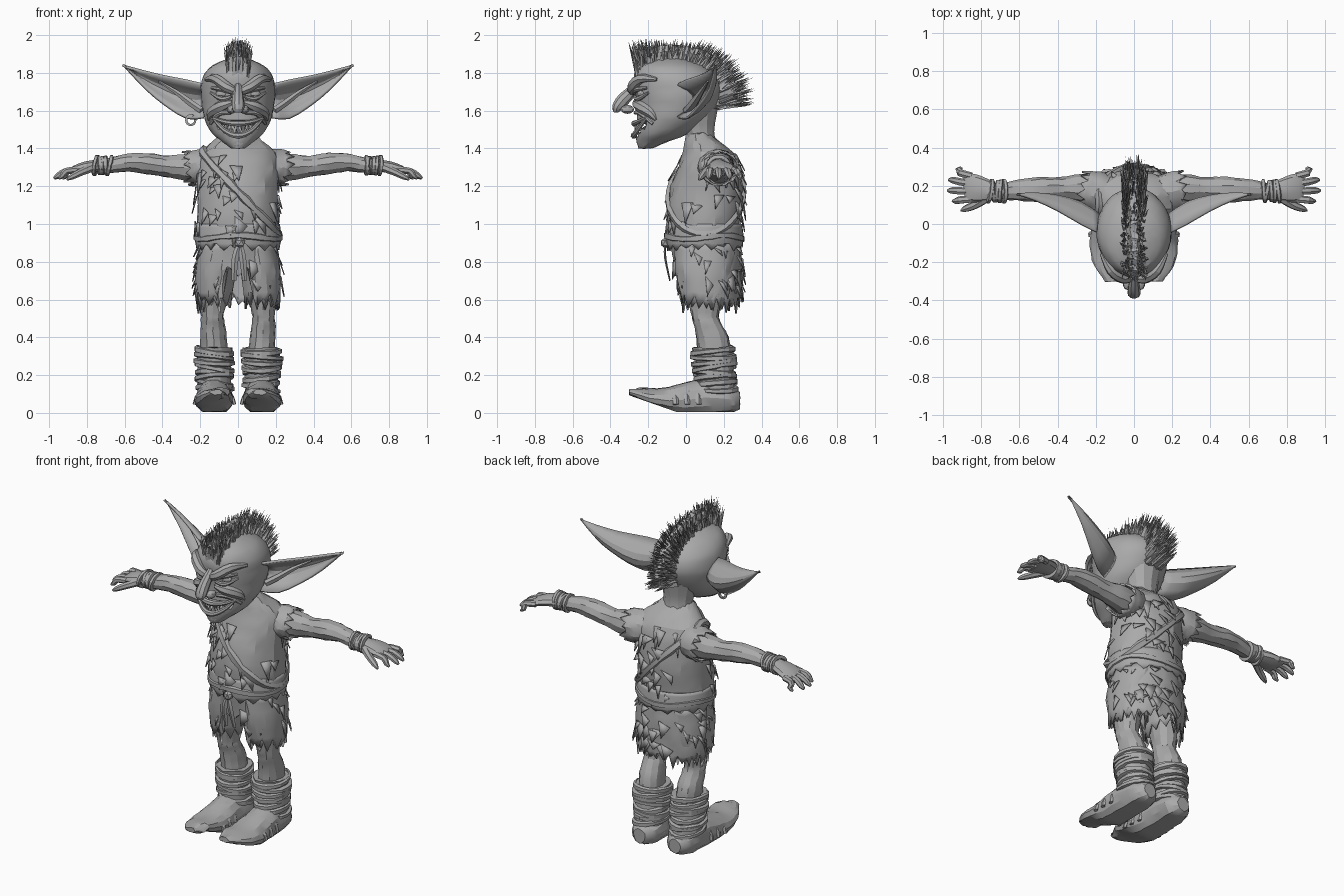
import bpy, bmesh, math, random
from mathutils import Vector, Matrix

random.seed(7)
rnd = random.uniform
if "Cube" in bpy.data.objects:
    bpy.data.objects.remove(bpy.data.objects["Cube"])

grey = bpy.data.materials.new("plain_grey")
grey.use_nodes = True
grey.diffuse_color = (0.4, 0.4, 0.4, 1)
grey.node_tree.nodes["Principled BSDF"].inputs["Base Color"].default_value = grey.diffuse_color
made = []


def finish(name, bm, thick=0):
    bmesh.ops.recalc_face_normals(bm, faces=bm.faces)
    mesh = bpy.data.meshes.new(name)
    bm.to_mesh(mesh)
    bm.free()
    mesh.materials.append(grey)
    ob = bpy.data.objects.new(name, mesh)
    bpy.context.collection.objects.link(ob)
    if thick:
        ob.modifiers.new("thickness", "SOLIDIFY").thickness = thick
    made.append(ob)
    return ob


def refine(secs, n):
    """Catmull-Rom subdivision of a list of (x, y, z, radius_a, radius_b)."""
    out = []
    for i in range(len(secs) - 1):
        p0, p1, p2, p3 = (secs[max(0, min(len(secs) - 1, i + k))] for k in (-1, 0, 1, 2))
        for j in range(n):
            t = j / n
            out.append([b + t / 2 * (c - a + t * (2*a - 5*b + 4*c - d + t * (3*b - a - 3*c + d)))
                        for a, b, c, d in zip(p0, p1, p2, p3)])
    return out + [list(secs[-1])]


def skin(bm, rings, closed=True, cap=True):
    n = len(rings[0])
    for r, q in zip(rings, rings[1:]):
        for k in range(n if closed else n - 1):
            m = (k + 1) % n
            bm.faces.new((r[k], r[m], q[m], q[k]))
    if cap:
        bm.faces.new(rings[0])
        bm.faces.new(rings[-1])


def tube(name, secs, segs=10, ref=(1, 0, 0), axis=None, sub=3, jit=0, rag=0, fn=None):
    """Loft elliptical sections; rag leaves the end open and tattered."""
    secs = refine(secs, sub)
    pts = [Vector(s[:3]) for s in secs]
    bm, rings = bmesh.new(), []
    for i, s in enumerate(secs):
        t = Vector(axis) if axis else pts[min(i + 1, len(pts) - 1)] - pts[max(i - 1, 0)]
        t.normalize()
        u = Vector(ref)
        u = (u - t * u.dot(t)).normalized()
        v, ring = t.cross(u), []
        for k in range(segs):
            a = math.tau * k / segs
            p = pts[i] + u * s[3] * math.cos(a) + v * s[4] * math.sin(a)
            p += Vector((rnd(-jit, jit), rnd(-jit, jit), rnd(-jit, jit)))
            if rag and i == len(secs) - 1:
                p += t * (rnd(0.2, 1) if k % 2 else rnd(-1, 0)) * rag
            ring.append(bm.verts.new(fn(p) if fn else p))
        rings.append(ring)
    skin(bm, rings, cap=not rag)
    return finish(name, bm, 0.01 if rag else 0)


def band(name, pts, up, thick, half):
    """Closed strip around a loop of points."""
    bm, rings, up = bmesh.new(), [], Vector(up).normalized()
    mid = sum(pts, Vector()) / len(pts)
    for p in pts:
        out = p - mid
        out = (out - up * out.dot(up)).normalized()
        h = half * rnd(0.8, 1.2)
        rings.append([bm.verts.new(p + out * o * thick + up * h * w)
                      for o, w in ((-0.5, -1), (1, -0.6), (1, 0.6), (-0.5, 1))])
    skin(bm, rings + rings[:1], cap=False)
    finish(name, bm)


def spikes(name, items):
    """Many thin pyramids, each given as root, tip and radius."""
    bm = bmesh.new()
    for root, tip, r in items:
        root, tip = Vector(root), Vector(tip)
        q = (tip - root).to_track_quat("Z", "Y")
        turn = rnd(0, 2)
        base = [bm.verts.new(root + q @ Vector((r * math.cos(turn + a), r * math.sin(turn + a), 0)))
                for a in (0, 2.1, 4.2)]
        top = bm.verts.new(tip)
        for k in range(3):
            bm.faces.new((base[k], base[(k + 1) % 3], top))
    finish(name, bm)


def blob(name, loc, size, detail=2):
    bm = bmesh.new()
    bmesh.ops.create_icosphere(bm, subdivisions=detail, radius=1,
                               matrix=Matrix.LocRotScale(Vector(loc), None, Vector(size)))
    finish(name, bm)


def flip(secs, s):
    return [(s * q[0], *q[1:]) for q in secs]


def sample(secs, z):
    for a, b in zip(secs, secs[1:]):
        if z <= b[2]:
            break
    t = max(0, min(1, (z - a[2]) / (b[2] - a[2])))
    return [m + (n - m) * t for m, n in zip(a, b)]


def around(secs, ang, z, off=0):
    x, y, _, a, b = sample(secs, z)
    return Vector((x + (a + off) * math.cos(ang), y + (b + off) * math.sin(ang), z))


angles = [math.tau * k / 32 for k in range(32)]
UP = (0, 0, 1)

# Tunic, belt, shoulder strap
torso = [(0, .1, .88, .2, .18), (0, .095, 1.0, .222, .195), (0, .1, 1.1, .215, .198), (0, .11, 1.2, .212, .19),
         (0, .12, 1.3, .215, .165), (0, .12, 1.38, .2, .135), (0, .085, 1.44, .13, .09), (0, .07, 1.48, .09, .06)]
tube("tunic", torso, 22, axis=UP, sub=2, jit=0.006)
tube("tunic_hem", [(0, .1, 1.0, .222, .197), (0, .1, .93, .23, .205), (0, .1, .885, .222, .2)], 36, axis=(0, 0, -1), rag=0.03)
band("belt", [around(torso, a, .93 + .01 * math.sin(3 * a), .012) for a in angles], UP, 0.015, 0.02)
band("shoulder_strap", [around(torso, a, 1.17 - .23 * math.cos(a), .006) for a in angles], (.75, 0, .65), 0.014, 0.022)
blob("belt_knot", (.01, -.11, .9), (.03, .025, .03), 1)
for x in (-.015, .025):
    tube("belt_tail", [(.01, -.11, .9, .012, .006), (x, -.11, .82, .018, .006), (x * 1.4, -.085, .7, .012, .004)], 4)

# Ragged skirt with a front opening
skirt = [(0, .1, .92, .2, .185), (0, .115, .8, .215, .18), (0, .12, .68, .225, .172), (0, .125, .585, .218, .162)]
skirt_up = skirt[::-1]


def front_gap(p):
    if p.y < 0.03 and abs(p.x) < 0.06:
        p.z = max(p.z, 0.72 + abs(p.x))
    return p


tube("skirt", skirt, 52, axis=(0, 0, -1), jit=0.004, rag=0.06, fn=front_gap)

# Torn scraps over the cloth
bm = bmesh.new()
for secs, low, high, count in ((torso, .95, 1.36, 70), (skirt_up, .64, .88, 60)):
    for _ in range(count):
        a, z, w = rnd(0, math.tau), rnd(low, high), rnd(.08, .2)
        if secs is skirt_up and abs(math.cos(a)) < 0.35 and math.sin(a) < 0:
            continue
        h = rnd(.04, .1) * rnd(.6, 1)
        corners = ((a - w, z + h / 3, .004), (a + w, z + h / 2 * rnd(-.5, 1), .004), (a + rnd(-w, w), z - h, .022))
        bm.faces.new([bm.verts.new(around(secs, *c)) for c in corners])
finish("cloth_scraps", bm, 0.006)

# Head with an open grin
head = refine([(0, -.215, 1.4, .035, .035), (0, -.185, 1.43, .075, .075), (0, -.125, 1.48, .135, .14),
               (0, -.075, 1.55, .175, .185), (0, -.05, 1.62, .19, .21), (0, -.04, 1.7, .197, .23),
               (0, -.055, 1.78, .185, .22), (0, -.075, 1.84, .135, .165), (0, -.08, 1.875, .05, .07)], 3)


def face(x, z, off=0):
    c = sample(head, z)
    return Vector((x, c[1] - off - c[4] * math.sqrt(max(0, 1 - (x / c[3]) ** 2)), z))


def grin(x):
    return 1.5 + 3.6 * x * x


def carve_mouth(p):
    if p.y < -.1 and abs(p.z - grin(p.x)) < .03 * (1 - (p.x / .13) ** 2):
        p.y += .05
    return p


tube("head", head, 32, axis=UP, sub=1, jit=0.002, fn=carve_mouth)
tube("neck", [(0, .09, 1.38, .1, .08), (0, .075, 1.48, .085, .075), (0, .06, 1.6, .11, .11)], 12)


def stroke(name, marks, flat=1):
    tube(name, [(*face(x, z, off), r, r * flat) for x, z, r, off in marks], 7, ref=UP)


for name, side in (("upper_lip", 1), ("lower_lip", -1)):
    stroke(name, [(.13 * k / 4, grin(.13 * k / 4) + side * .032 * (1 - (k / 4) ** 2),
                   .017 - .002 * abs(k), .012) for k in range(-4, 5)])
teeth = []
for k in range(-5, 6):
    x = k * .018
    gap = .03 * (1 - (x / .125) ** 2)
    for side in (1, -1):
        px = x + (.009 if side < 0 else 0)
        size = gap * rnd(.9, 1.6)
        teeth.append((face(px, grin(px) + side * gap, .002), face(px, grin(px) + side * (gap - size), .008), .011))
spikes("teeth", teeth)
blob("chin", (0, -.222, 1.432), (.05, .04, .036))
tube("nose", [(0, -.25, 1.74, .018, .02), (0, -.29, 1.7, .026, .03), (0, -.335, 1.655, .032, .035),
              (0, -.365, 1.615, .034, .028), (0, -.37, 1.59, .018, .012)], 9)
for s, side in ((1, "left"), (-1, "right")):
    blob(side + "_nostril", (s * .033, -.31, 1.607), (.026, .036, .024))
    blob(side + "_eye", face(s * .085, 1.69, -.012), (.035, .025, .022))
    stroke(side + "_brow", flip([(.015, 1.7, .02, .015), (.06, 1.725, .028, .022), (.12, 1.77, .026, .018), (.17, 1.765, .01, .004)], s))
    stroke(side + "_eyelid", flip([(.03, 1.69, .008, .01), (.08, 1.712, .014, .012), (.14, 1.72, .007, .004)], s))
    stroke(side + "_eye_bag", flip([(.035, 1.675, .008, .01), (.085, 1.662, .014, .012), (.145, 1.695, .007, .004)], s))
    stroke(side + "_cheek", flip([(.03, 1.645, .012, .012), (.085, 1.625, .03, .01), (.14, 1.59, .026, .002), (.155, 1.55, .008, 0)], s))
    stroke(side + "_smile_fold", flip([(.04, 1.59, .012, .012), (.1, 1.585, .014, .012), (.145, 1.53, .01, .004)], s))

    # Ear: cupped shell through upper edge, back and lower edge
    edges = [((.17, -.05, 1.74), (.17, .12, 1.66), (.18, -.04, 1.56)), ((.27, 0, 1.765), (.28, .2, 1.67), (.27, .01, 1.555)),
             ((.4, .075, 1.79), (.4, .21, 1.72), (.38, .07, 1.62)), ((.52, .13, 1.82), (.51, .19, 1.78), (.49, .13, 1.71)),
             ((.61, .16, 1.845), (.612, .162, 1.842), (.61, .16, 1.838))]
    bm = bmesh.new()
    rings = []
    for row in zip(*(refine(list(e), 2) for e in zip(*edges))):
        u, b, l = map(Vector, row)
        b = b * 1.15 - (u + l) * .075
        ring = [u * (1 - t) ** 2 + b * 2 * t * (1 - t) + l * t * t for t in (k / 6 for k in range(7))]
        rings.append([bm.verts.new((s * p.x, p.y, p.z)) for p in ring])
    skin(bm, rings, closed=False, cap=False)
    finish(side + "_ear", bm, 0.014)
    tube(side + "_ear_fold", flip([(.19, .0, 1.6, .02, .02), (.25, .04, 1.64, .025, .02), (.33, .08, 1.7, .016, .014),
                                   (.42, .115, 1.755, .006, .006)], s), 6, ref=(0, 1, 0))

    # Arm, torn sleeve, wrist wraps, hand
    arm = flip([(.15, .17, 1.29, .08, .08), (.27, .185, 1.3, .075, .075), (.38, .185, 1.305, .06, .058), (.48, .18, 1.32, .066, .058),
                (.58, .178, 1.325, .058, .048), (.68, .172, 1.31, .045, .04), (.75, .17, 1.31, .045, .034)], s)
    tube(side + "_arm", arm, 10, ref=(0, 1, 0), jit=0.003)
    tube(side + "_sleeve", flip([(.14, .15, 1.3, .1, .1), (.2, .17, 1.3, .105, .095), (.25, .18, 1.295, .1, .095)], s), 24, ref=(0, 1, 0), jit=.004, rag=.035)
    for k in range(5):
        tilt, ph = rnd(.004, .014), rnd(0, 6)
        band(side + "_wrist_wrap", [Vector((s * (.68 + .018 * k + tilt * math.cos(a + ph)), .172 + .052 * math.cos(a),
                                            1.31 + .044 * math.sin(a))) for a in angles[::2]], (1, 0, 0), rnd(.006, .016), .012)
    tube(side + "_palm", flip([(.73, .17, 1.31, .045, .034), (.8, .18, 1.302, .068, .032), (.86, .19, 1.288, .075, .024),
                               (.885, .19, 1.28, .065, .016)], s), 10, ref=(0, 1, 0))
    for k, reach in enumerate((.93, .97, .975, .95)):
        y, tip = .25 - .04 * k, .285 - .055 * k
        tube(side + "_finger", flip([(.85, y, 1.287, .02, .018), (.91, (y + tip) / 2, 1.28, .02, .018),
                                     (reach - .02, tip, 1.255, .017, .015), (reach, tip, 1.24, .006, .006)], s), 7, ref=(0, 1, 0), sub=2)
    tube(side + "_thumb", flip([(.77, .14, 1.3, .028, .024), (.83, .1, 1.275, .022, .02), (.88, .08, 1.25, .018, .016),
                                (.905, .07, 1.235, .006, .006)], s), 7, ref=(0, 1, 0))

    # Leg and torn trouser leg
    tube(side + "_leg", flip([(.11, .11, .88, .09, .12), (.125, .1, .68, .085, .1), (.135, .1, .53, .062, .075), (.135, .11, .48, .062, .072),
                              (.13, .14, .4, .07, .085), (.125, .15, .3, .07, .09)], s), 12, axis=(0, 0, -1), jit=0.003)
    tube(side + "_trouser", flip([(.105, .1, .9, .1, .16), (.12, .1, .75, .105, .155), (.13, .105, .6, .095, .13)], s), 24, axis=(0, 0, -1), jit=.005, rag=.06)

    # Boot: shaft, wraps and upturned foot
    shaft = flip([(.12, .16, .06, .085, .105), (.125, .16, .15, .088, .1), (.125, .15, .25, .09, .1), (.125, .142, .345, .097, .108)], s)
    tube(side + "_boot_shaft", shaft, 16, axis=UP, jit=.004)
    for k in range(8):
        z, tilt, ph = .13 + .028 * k, rnd(.008, .022), rnd(0, 6)
        band(side + "_boot_wrap", [around(shaft, a, z, rnd(0, .006)) + Vector((0, 0, tilt * math.cos(a + ph))) for a in angles[::2]],
             UP, rnd(.008, .018), .016)

    def flatten_sole(p):
        p.z = max(p.z, .005 + .35 * max(0, -.05 - p.y))
        p.z += 1.3 * max(0, -p.y) * max(0, .125 - abs(p.x)) * (p.y > -.25)
        return p

    tube(side + "_foot", flip([(.12, .285, .065, .04, .045), (.12, .23, .07, .085, .075), (.125, .1, .08, .095, .1), (.125, -.02, .07, .1, .088),
                               (.128, -.12, .068, .102, .062), (.125, -.22, .085, .082, .042), (.115, -.3, .11, .035, .014)], s),
         14, axis=(0, -1, 0), jit=.003, fn=flatten_sole)
    for y, h, w in ((.04, .155, .098), (-.02, .14, .104), (-.08, .118, .107)):
        tube(side + "_foot_wrap", [(s * .125 + w * math.cos(a), y + .025 * s * math.cos(a), .045 + (h - .04) * math.sin(a), .016, .009)
                                   for a in (math.pi * k / 8 for k in range(9))], 5, ref=(0, 1, 0), sub=1)

# Earring hanging from one ear
band("earring", [Vector((-.25 + .022 * math.cos(a), .0, 1.55 + .024 * math.sin(a))) for a in angles[::2]], (0, 1, 0), .008, .007)

# Mohawk: solid ridge and many spikes
roots = refine([(0, -.25, 1.79), (0, -.19, 1.84), (0, -.08, 1.865), (0, .05, 1.84), (0, .13, 1.78), (0, .17, 1.7), (0, .16, 1.62)], 8)
tips = refine([(0, -.29, 1.98), (0, -.2, 2.0), (0, -.07, 1.99), (0, .12, 1.98), (0, .26, 1.9), (0, .345, 1.78), (0, .37, 1.65)], 8)
tube("mohawk_ridge", [(*(Vector(r) * .65 + Vector(t) * .35), .035, .04) for r, t in zip(roots, tips)], 6, sub=1, jit=.008)
hair = []
for r, t in zip(roots, tips):
    for _ in range(11):
        x = rnd(-.055, .055)
        root = Vector(r) + Vector((x, rnd(-.015, .015), -.25 * abs(x)))
        tip = Vector(r).lerp(Vector(t), rnd(.65, 1) - 3 * abs(x)) if abs(x) > .03 else Vector(r).lerp(Vector(t), rnd(.75, 1))
        hair.append((root, tip + Vector((x * 1.2 + rnd(-.015, .015), rnd(-.02, .02), rnd(-.02, 0))), rnd(.009, .016)))
spikes("mohawk_hair", hair)

# Faceted shading with soft shallow edges
bpy.ops.object.select_all(action="DESELECT")
for ob in made:
    ob.select_set(True)
bpy.context.view_layer.objects.active = made[0]
bpy.ops.object.shade_smooth_by_angle(angle=math.radians(22))
